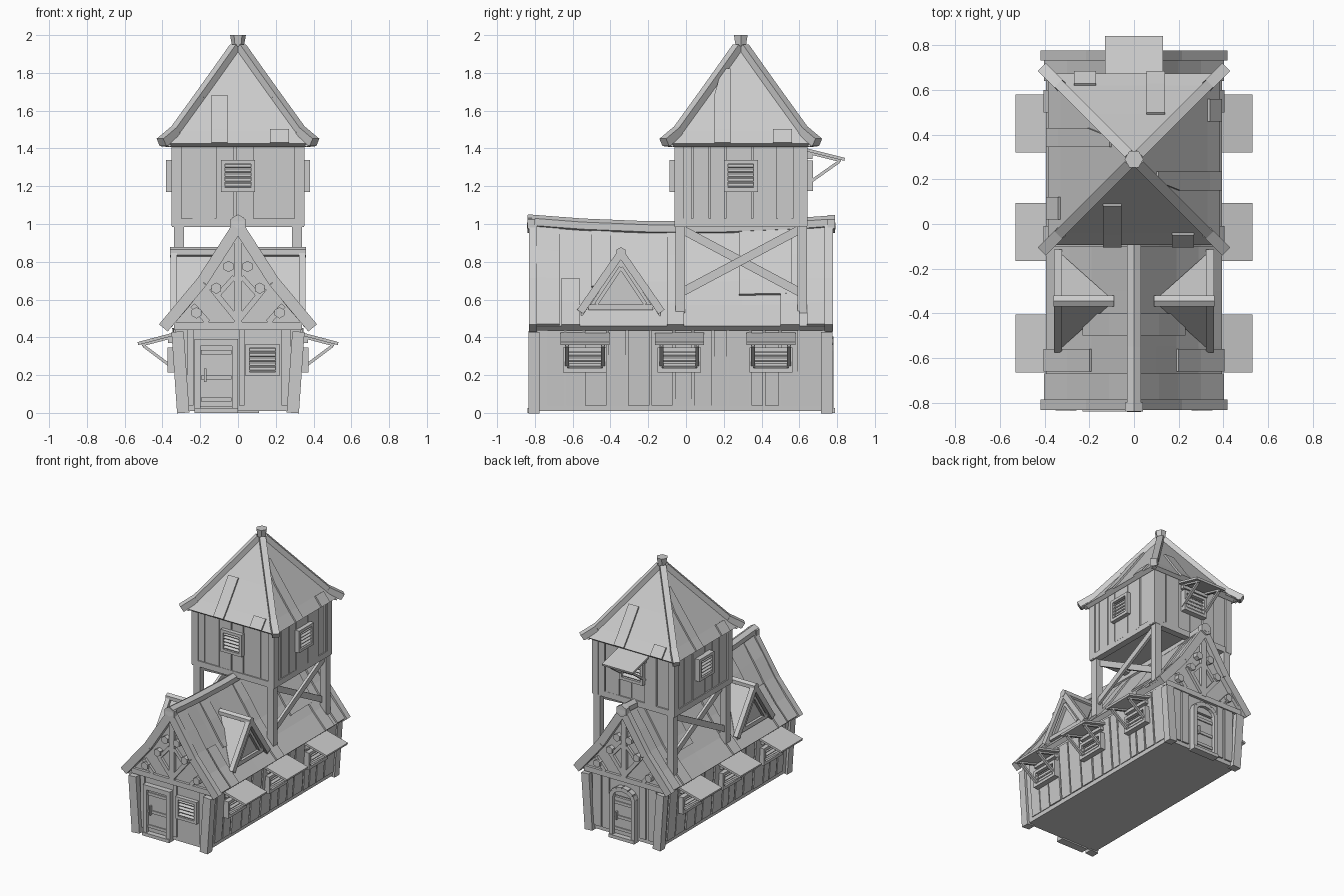
import bpy, bmesh, math, random
from mathutils import Matrix, Vector as V

random.seed(4)
if "Cube" in bpy.data.objects:
    bpy.data.objects.remove(bpy.data.objects["Cube"])

grey = bpy.data.materials.new("plain grey")
grey.use_nodes = True
grey.diffuse_color = (0.6, 0.6, 0.6, 1)
grey.node_tree.nodes["Principled BSDF"].inputs["Base Color"].default_value = grey.diffuse_color
IDENT = Matrix()


def finish(name, bm):
    bmesh.ops.recalc_face_normals(bm, faces=bm.faces)
    mesh = bpy.data.meshes.new(name)
    bm.to_mesh(mesh)
    bm.free()
    mesh.materials.append(grey)
    ob = bpy.data.objects.new(name, mesh)
    bpy.context.collection.objects.link(ob)
    return ob


def box(bm, lo, hi, m=IDENT):
    lo, hi = V(lo), V(hi)
    t = m @ Matrix.Translation((lo + hi) / 2) @ Matrix.Diagonal((*(hi - lo), 1))
    bmesh.ops.create_cube(bm, size=1, matrix=t)


def beam(bm, p, q, w, d, hint=(0, -1, 0), m=IDENT, sides=4):
    """Bar from p to q, d thick along the hint and w wide across it."""
    p, q = V(p), V(q)
    z = (q - p).normalized()
    x = V(hint).cross(z).normalized()
    rot = Matrix((x, z.cross(x), z)).transposed().to_4x4()
    t = m @ Matrix.Translation((p + q) / 2) @ rot
    if sides == 4:
        bmesh.ops.create_cube(bm, size=1, matrix=t @ Matrix.Diagonal((w, d, (q - p).length, 1)))
    else:
        bmesh.ops.create_cone(bm, cap_ends=True, segments=sides, radius1=w / 2, radius2=w / 2,
                              depth=(q - p).length, matrix=t)


def prism(bm, outline, y0, y1, m=IDENT):
    """Outline in x and z, pushed along y."""
    a, b = [[bm.verts.new(m @ V((x, y, z))) for x, z in outline] for y in (y0, y1)]
    bm.faces.new(a)
    bm.faces.new(b[::-1])
    for i in range(len(a)):
        j = (i + 1) % len(a)
        bm.faces.new((a[i], a[j], b[j], b[i]))


def slab(bm, point, us, vs, top, bottom):
    """Closed curved slab: point(u, v, height) sampled on a grid."""
    g = {(i, j, k): bm.verts.new(point(u, v, h)) for i, u in enumerate(us)
         for j, v in enumerate(vs) for k, h in enumerate((bottom, top))}
    n, o = len(us) - 1, len(vs) - 1
    for i in range(n):
        for j in range(o):
            for k in (0, 1):
                bm.faces.new([g[i + a, j + b, k] for a, b in ((0, 0), (1, 0), (1, 1), (0, 1))])
    for i in range(n):
        for j in (0, o):
            bm.faces.new((g[i, j, 0], g[i + 1, j, 0], g[i + 1, j, 1], g[i, j, 1]))
    for j in range(o):
        for i in (0, n):
            bm.faces.new((g[i, j, 0], g[i, j + 1, 0], g[i, j + 1, 1], g[i, j, 1]))


def frame(turn, x=0, y=0, z=0):
    """Wall frame: local -y points out of the wall."""
    return Matrix.Translation((x, y, z)) @ Matrix.Rotation(math.radians(turn), 4, "Z")


# House body
bm = bmesh.new()
prism(bm, [(-.305, .01), (.305, .01), (.335, .44), (.34, .47), (.17, .69), (0, .95),
           (-.17, .69), (-.34, .47), (-.335, .44)], -.79, .74)
finish("house_walls", bm)

bm = bmesh.new()
for s in (-1, 1):
    for y in (-.805, .745):
        beam(bm, (s * .29, y, 0), (s * .32, y, .43), .065, .06)
    y = -.74
    while y < .68:
        w = random.uniform(.07, .13)
        beam(bm, (s * .306, y + w / 2, .04), (s * .336, y + w / 2, .45), w - .012,
             random.uniform(.012, .026), (s, 0, 0))
        y += w
finish("wall_planks", bm)

# Main roof, sagging in the middle
PROFILE = [(0, 1.0), (.1, .845), (.19, .705), (.29, .575), (.395, .46)]


def sag(y):
    return .035 * (abs(y) / .8) ** 2 - .02


def roof_point(side):
    def point(u, y, h):
        i = min(int(u), 3)
        f = u - i
        (xa, za), (xb, zb) = PROFILE[i], PROFILE[i + 1]
        n = V((za - zb, 0, xb - xa)).normalized() * h
        x = max(0, xa + (xb - xa) * f + n.x) if u > 0 else 0
        return V((side * x, y, za + (zb - za) * f + n.z + sag(y) * (1 - u / 4)))
    return point


YS = [-.815, -.55, -.3, 0, .3, .55, .765]
bm = bmesh.new()
for s in (-1, 1):
    slab(bm, roof_point(s), [0, 1, 2, 3, 4], YS, 0, -.035)
finish("main_roof", bm)

bm = bmesh.new()
for s in (-1, 1):
    for y, w, u0, u1 in ((-.81, .14, 0, 3.98), (-.66, .1, 2, 4), (-.5, .1, 0, 2.3), (-.1, .09, 0, 4),
                         (.28, .28, .2, 2.6), (.5, .1, 2.6, 4), (.64, .12, 0, 3.98)):
        us = [u0] + [u for u in (1, 2, 3) if u0 < u < u1] + [u1]
        slab(bm, roof_point(s), us, [y, y + w], .013, -.01)
finish("roof_planks", bm)

bm = bmesh.new()
RIDGE = [-.84, -.55, -.2, .2, .55, .79]
for a, b in zip(RIDGE, RIDGE[1:]):
    beam(bm, (0, a, .995 + sag(a)), (0, b, .995 + sag(b)), .075, .075, (0, 0, 1), sides=6)
for y in (-.82, .77):
    beam(bm, (0, y - .02, 1.0), (0, y + .02, 1.0), .095, .095, (0, 0, 1), sides=6)
finish("ridge_beam", bm)

bm = bmesh.new()
for s in (-1, 1):
    for y in (-.81, .755):
        for a, b in zip(PROFILE[::2], PROFILE[2::2]):
            beam(bm, (s * a[0], y, a[1] - .01), (s * b[0], y, b[1] - .01), .06, .045)
finish("barge_boards", bm)

# Gable timbers and knobs, front and back
bm = bmesh.new()
for m in (frame(0, y=-.79), frame(180, y=.74)):
    box(bm, (-.34, -.02, .44), (.34, .01, .48), m)
    box(bm, (-.022, -.022, .47), (.022, .01, .95), m)
    for s in (-1, 1):
        beam(bm, (s * .01, -.005, .5), (s * .14, -.005, .66), .03, .03, m=m)
        beam(bm, (s * .02, -.005, .72), (s * .11, -.005, .62), .025, .03, m=m)
        beam(bm, (s * .16, -.005, .48), (s * .24, -.005, .57), .03, .03, m=m)
        for x, z in ((.05, .775), (.115, .66), (.22, .53)):
            beam(bm, (s * x, 0, z), (s * x, -.035, z), .06, .06, (0, 0, 1), m, 6)
finish("gable_timbers", bm)

bm = bmesh.new()
for m, spans in ((frame(0, y=-.79), ((-.27, -.235), (.005, .035), (.23, .28))),
                 (frame(180, y=.74), ((-.27, -.2), (-.19, -.13), (.13, .18), (.2, .27)))):
    for a, b in spans:
        box(bm, (a, -.012, .04), (b, .01, .44), m)
finish("end_wall_planks", bm)


# Doors
def door(name, m, w, h, arched):
    bm = bmesh.new()
    box(bm, (-w + .03, -.018, .03), (w - .03, .01, h - .03), m)
    for s in (-1, 1):
        box(bm, (s * w, -.042, 0), (s * (w - .032), .01, h - .01), m)
    if arched:
        pts = [(math.cos(i * math.pi / 6) * (w - .016), h - .015 + math.sin(i * math.pi / 6) * .065)
               for i in range(7)]
        prism(bm, pts, -.018, .01, m)
        for a, b in zip(pts, pts[1:]):
            beam(bm, (a[0], -.016, a[1]), (b[0], -.016, b[1]), .032, .052, m=m)
    else:
        box(bm, (-w, -.042, h - .035), (w, .01, h), m)
    box(bm, (-w, -.05, 0), (w, .01, .025), m)
    for z in (.06, h * .45, h - .08):
        box(bm, (-w + .035, -.026, z), (w - .035, 0, z + .022), m)
    box(bm, (-w + .05, -.04, h * .42), (-w + .062, -.01, h * .6), m)
    finish(name, bm)


door("front_door", frame(0, x=-.115, y=-.79), .115, .39, False)
door("back_door", frame(180, y=.74), .11, .34, True)


# Slatted windows, optionally under a propped awning
def window(name, m, w, h, slats, rim=.022):
    bm = bmesh.new()
    box(bm, (-w, -.006, -h), (w, .01, h), m)
    for s in (-1, 1):
        box(bm, (s * w, -.032, -h), (s * (w - rim), .01, h), m)
        box(bm, (-w, -.032, s * h), (w, .01, s * (h - rim)), m)
    for i in range(slats):
        z = (h - rim) * (2 * (i + .5) / slats - 1)
        tilt = m @ Matrix.Translation((0, -.014, z)) @ Matrix.Rotation(.6, 4, "X")
        box(bm, (rim - w, -.012, -.004), (w - rim, .012, .004), tilt)
    finish(name, bm)


def awning(name, m, w, reach):
    bm = bmesh.new()
    beam(bm, (0, .03, .12), (0, -reach, .062), w * 2, .016, (0, 0, 1), m)
    for s in (-1, 1):
        x = s * (w - .035)
        beam(bm, (x, 0, .1), (x, -reach + .02, .055), .016, .016, (0, 0, 1), m)
        beam(bm, (x, 0, -.07), (x, -reach + .03, .05), .016, .02, (1, 0, 0), m)
    box(bm, (-w + .02, -.03, .065), (w - .02, 0, .09), m)
    finish(name, bm)


window("front_window", frame(0, .13, -.79, .28), .09, .085, 5)
window("tower_front_window", frame(0, 0, -.055, 1.255), .09, .085, 5)
for s, side in ((1, "left"), (-1, "right")):
    window("tower_" + side + "_window", frame(s * 90, s * .35, .29, 1.255), .09, .085, 5)
    for i, y in enumerate((-.535, -.035, .45)):
        m = frame(s * 90, s * .34, y, .28)
        window(f"{side}_window_{i}", m, .115, .065, 3)
        awning(f"{side}_awning_{i}", m @ Matrix.Translation((0, 0, .025)), .13, .19)
m = frame(180, 0, .64, 1.255)
window("tower_back_window", m, .1, .08, 4)
awning("tower_back_awning", m @ Matrix.Translation((0, 0, .025)), .13, .2)

# Dormers, triangular gables on both slopes
for s, side in ((1, "left"), (-1, "right")):
    m = frame(s * 90, 0, -.345)
    bm = bmesh.new()
    prism(bm, [(-.17, .56), (.17, .56), (0, .82)], -.32, -.08, m)
    for k in (-1, 1):
        pts = [(0, -.345, .845), (0, -.09, .845), (k * .21, -.325, .535), (k * .21, -.345, .535)]
        top = [bm.verts.new(m @ V(p)) for p in pts]
        low = [bm.verts.new(m @ (V(p) - V((0, 0, .03)))) for p in pts]
        bm.faces.new(top)
        bm.faces.new(low[::-1])
        for i in range(4):
            bm.faces.new((top[i], top[i - 1], low[i - 1], low[i]))
        beam(bm, (0, -.34, .845), (k * .215, -.34, .535), .04, .035, m=m)
        beam(bm, (0, -.33, .77), (k * .13, -.33, .575), .02, .03, m=m)
    box(bm, (-.17, -.34, .545), (.17, -.3, .575), m)
    beam(bm, (0, -.36, .85), (0, -.09, .85), .055, .055, (0, 0, 1), m, 6)
    finish(side + "_dormer", bm)

# Tower legs and side braces
bm = bmesh.new()
for s in (-1, 1):
    for y in (-.03, .615):
        box(bm, (s * .285, y - .025, .53), (s * .34, y + .025, 1.0))
    for a, b, x in ((.64, .97, .315), (.97, .64, .295)):
        beam(bm, (s * x, -.02, a), (s * x, .6, b), .045, .02, (1, 0, 0))
finish("tower_legs", bm)

# Tower cabin with planks
bm = bmesh.new()
box(bm, (-.335, -.045, 1.0), (.335, .625, 1.43))
mid = V((0, .29, 0))
for k in range(4):
    m = frame(k * 90, 0, .29)
    box(bm, (-.35, -.35, .985), (.35, -.3, 1.03), m)
    x = -.35
    while x < .33:
        w = min(random.uniform(.08, .15), .35 - x)
        box(bm, (x, -.335 - random.uniform(.004, .016), 1.02), (x + w - .008, -.32, 1.43), m)
        x += w
    box(bm, (-.352, -.352, .99), (-.3, -.3, 1.43), m)
finish("tower_cabin", bm)

# Tower roof, flared hip with hip beams and finial
LEVELS = [(.385, 1.425), (.33, 1.495), (.2, 1.675), (.1, 1.815), (.015, 1.935)]


def hip_point(m, lo, hi):
    def point(u, v, h):
        r, z = LEVELS[u]
        x = lo + (hi - lo) * v
        x = x * r if hi - lo == 2 else max(-r, min(r, x))
        return m @ V((x, -r - h * .8, z + h * .6))
    return point


bm = bmesh.new()
planks = bmesh.new()
hips = bmesh.new()
for k in range(4):
    m = frame(k * 90, 0, .29)
    slab(bm, hip_point(m, -1, 1), range(5), [0, .33, .66, 1], 0, -.03)
    slab(planks, hip_point(m, -.14, -.055), range(3 + k % 2), [0, 1], .012, -.015)
    slab(planks, hip_point(m, .17, .27), range(2), [0, 1], .012, -.015)
    for (ra, za), (rb, zb) in zip([(.4, 1.43)] + LEVELS[1:], LEVELS[1:]):
        if ra != rb:
            beam(hips, m @ V((ra, -ra, za)), m @ V((rb, -rb, zb)), .045, .045, (0, 0, 1))
    beam(hips, m @ V((.405, -.405, 1.432)), m @ V((.33, -.33, 1.495)), .05, .045, (0, 0, 1))
finish("tower_roof", bm)
finish("tower_roof_planks", planks)
finish("hip_beams", hips)

bm = bmesh.new()
bmesh.ops.create_cone(bm, cap_ends=True, segments=6, radius1=.028, radius2=.042, depth=.075,
                      matrix=Matrix.Translation((0, .29, 1.9625)) @ Matrix.Rotation(math.pi / 6, 4, "Z"))
finish("finial", bm)
